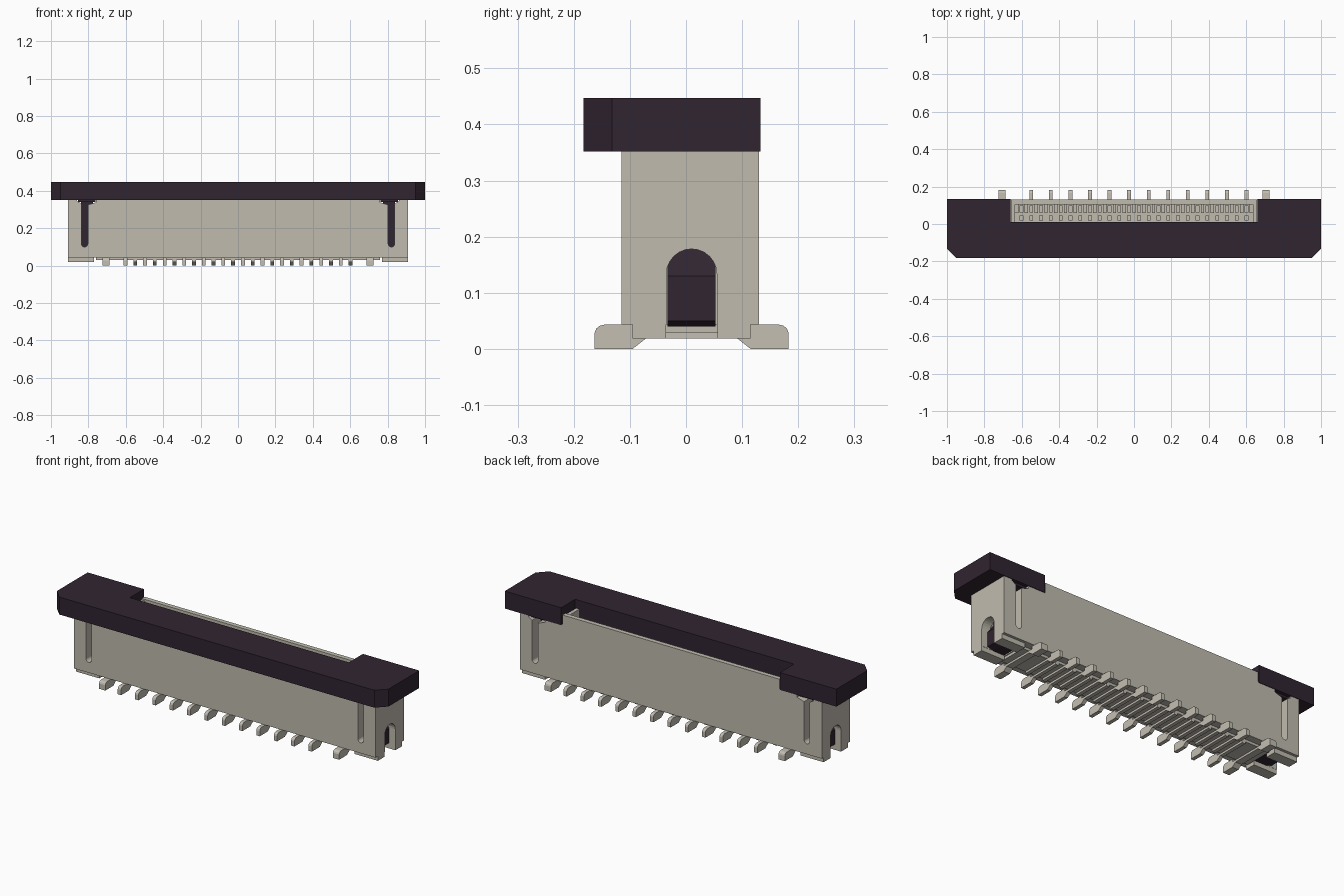
import bpy, bmesh, math
from mathutils import Vector

cube = bpy.data.objects.get("Cube")
if cube:
    bpy.data.objects.remove(cube, do_unlink=True)


def material(name, rgb):
    m = bpy.data.materials.new(name)
    m.use_nodes = True
    m.diffuse_color = (*rgb, 1)
    m.node_tree.nodes["Principled BSDF"].inputs["Base Color"].default_value = (*rgb, 1)
    return m


BEIGE = material("beige plastic", (0.53, 0.50, 0.43))
METAL = material("pale metal", (0.55, 0.52, 0.45))
DARK = material("dark plum plastic", (0.030, 0.018, 0.030))


def prism(name, outline, axis, lo, hi, mat):
    """Extrude a 2D outline along one axis between lo and hi."""
    def place(p, t):
        c = list(p)
        c.insert(axis, t)
        return Vector(c)
    bm = bmesh.new()
    face = bm.faces.new([bm.verts.new(place(p, lo)) for p in outline])
    ext = bmesh.ops.extrude_face_region(bm, geom=[face])
    shift = place((0, 0), hi - lo)
    bmesh.ops.translate(bm, vec=shift,
                        verts=[v for v in ext["geom"] if isinstance(v, bmesh.types.BMVert)])
    bmesh.ops.recalc_face_normals(bm, faces=bm.faces)
    me = bpy.data.meshes.new(name)
    bm.to_mesh(me)
    bm.free()
    me.materials.append(mat)
    ob = bpy.data.objects.new(name, me)
    bpy.context.collection.objects.link(ob)
    return ob


def box(name, x, y, z, mat):
    rect = [(x[0], y[0]), (x[1], y[0]), (x[1], y[1]), (x[0], y[1])]
    return prism(name, rect, 2, z[0], z[1], mat)


def span(side, a, b):
    return tuple(sorted((side * a, side * b)))


def arch(center, radius, low, high, sign=1, steps=12):
    """Slot outline with one round end; sign=-1 puts the round end at the bottom."""
    end, flat = (high, low) if sign > 0 else (low, high)
    pts = [(center - radius, flat), (center + radius, flat)]
    for i in range(steps + 1):
        a = math.pi * i / steps
        pts.append((center + radius * math.cos(a),
                    end - sign * radius + sign * radius * math.sin(a)))
    return pts


def cut(target, cutter):
    cutter.hide_render = True
    mod = target.modifiers.new("cut", 'BOOLEAN')
    mod.operation = 'DIFFERENCE'
    mod.solver = 'EXACT'
    mod.object = cutter
    bpy.context.view_layer.objects.active = target
    bpy.ops.object.modifier_apply(modifier=mod.name)
    bpy.data.objects.remove(cutter, do_unlink=True)


# Housing with cable pocket, side shafts, latch slots and arched end openings
MID = 0.01
housing = box("housing", (-0.91, 0.91), (-0.115, 0.13), (0.043, 0.356), BEIGE)
cut(housing, box("pocket_cutter", (-0.64, 0.64), (-0.05, 0.105), (0.1, 0.5), BEIGE))
for s in (-1, 1):
    cut(housing, box("shaft_cutter", span(s, 0.765, 0.86), (-0.035, 0.055), (0, 0.5), BEIGE))
    cut(housing, prism("slot_cutter", arch(s * 0.82, 0.017, 0.1, 0.5, -1), 1, -0.3, 0.3, BEIGE))
    cut(housing, prism("arch_cutter", arch(MID, 0.045, -0.1, 0.178), 0,
                       *span(s, 0.8, 1.1), BEIGE))
    head = [(s * 0.76, 0.4), (s * 0.86, 0.4), (s * 0.86, 0.345),
            (s * 0.82, 0.32), (s * 0.76, 0.338)]
    cut(housing, prism("slot_head_cutter", head, 1, -0.3, 0.3, BEIGE))

# Raised rear lip and lowered underside
box("rear_lip", (-0.655, 0.655), (0.105, 0.13), (0.35, 0.408), BEIGE)
for s in (-1, 1):
    box("lip_end", span(s, 0.635, 0.655), (0.012, 0.105), (0.35, 0.4), BEIGE)
    for y in ((-0.095, -0.036), (0.056, 0.115)):
        box("end_foot", span(s, 0.77, 0.91), y, (0.018, 0.045), BEIGE)
box("underside_plate", (-0.76, 0.76), (-0.07, 0.09), (0.029, 0.045), BEIGE)

# Sliding cover with chamfered front corners and a rear notch
half = [(0.66, 0.133), (1.0, 0.133), (1.0, -0.132), (0.95, -0.183)]
notch = [(0.66, 0.012)]
right = notch + half
outline = right + [(-x, y) for x, y in reversed(right)]
prism("cover", outline, 2, 0.352, 0.447, DARK)
box("cover_tongue", (-0.63, 0.63), (-0.045, 0.011), (0.2, 0.36), DARK)
for s in (-1, 1):
    # Latch arm runs down inside the housing and ends in a hook
    box("latch_arm", span(s, 0.775, 0.84), (-0.033, 0.053), (0.04, 0.36), DARK)
    hook = [(s * 0.84, 0.04), (s * 0.875, 0.05), (s * 0.875, 0.13), (s * 0.84, 0.178)]
    prism("latch_hook", hook, 1, -0.033, 0.053, DARK)
    box("latch_head", span(s, 0.762, 0.855), (-0.1, 0.115), (0.34, 0.36), DARK)


def foot_outline(side):
    """Solder foot with a rounded outer top edge and a bent inner end."""
    pts = [(0.105, 0), (0.173, 0), (0.173, 0.028), (0.170, 0.036), (0.164, 0.041),
           (0.156, 0.043), (0.104, 0.043), (0.104, 0.03), (-0.08, 0.03),
           (-0.08, 0.018), (0.082, 0.018)]
    return [(MID + side * d, z) for d, z in pts]


# Contacts: feet alternate between front and rear
PITCH = 0.0523
COUNT = 24
for i in range(COUNT):
    x = (i - (COUNT - 1) / 2) * PITCH
    side = -1 if i % 2 == 0 else 1
    w = 0.01
    prism("contact_foot", foot_outline(side), 0, x - w, x + w, METAL)
    box("contact_front_blade", (x - w, x + w), (0.018, 0.045), (0.09, 0.335), METAL)
    box("contact_rear_blade", (x - w, x + w), (0.062, 0.1), (0.09, 0.375), METAL)

# Housing ribs between neighbouring contacts
for i in range(COUNT + 1):
    x = (i - COUNT / 2) * PITCH
    box("pocket_rib", (x - 0.009, x + 0.009), (0.06, 0.107), (0.09, 0.34), BEIGE)

# Wide hold-down feet at both ends, front and rear
for s in (-1, 1):
    for side in (-1, 1):
        prism("hold_down_foot", foot_outline(side), 0, *span(s, 0.686, 0.724), METAL)
